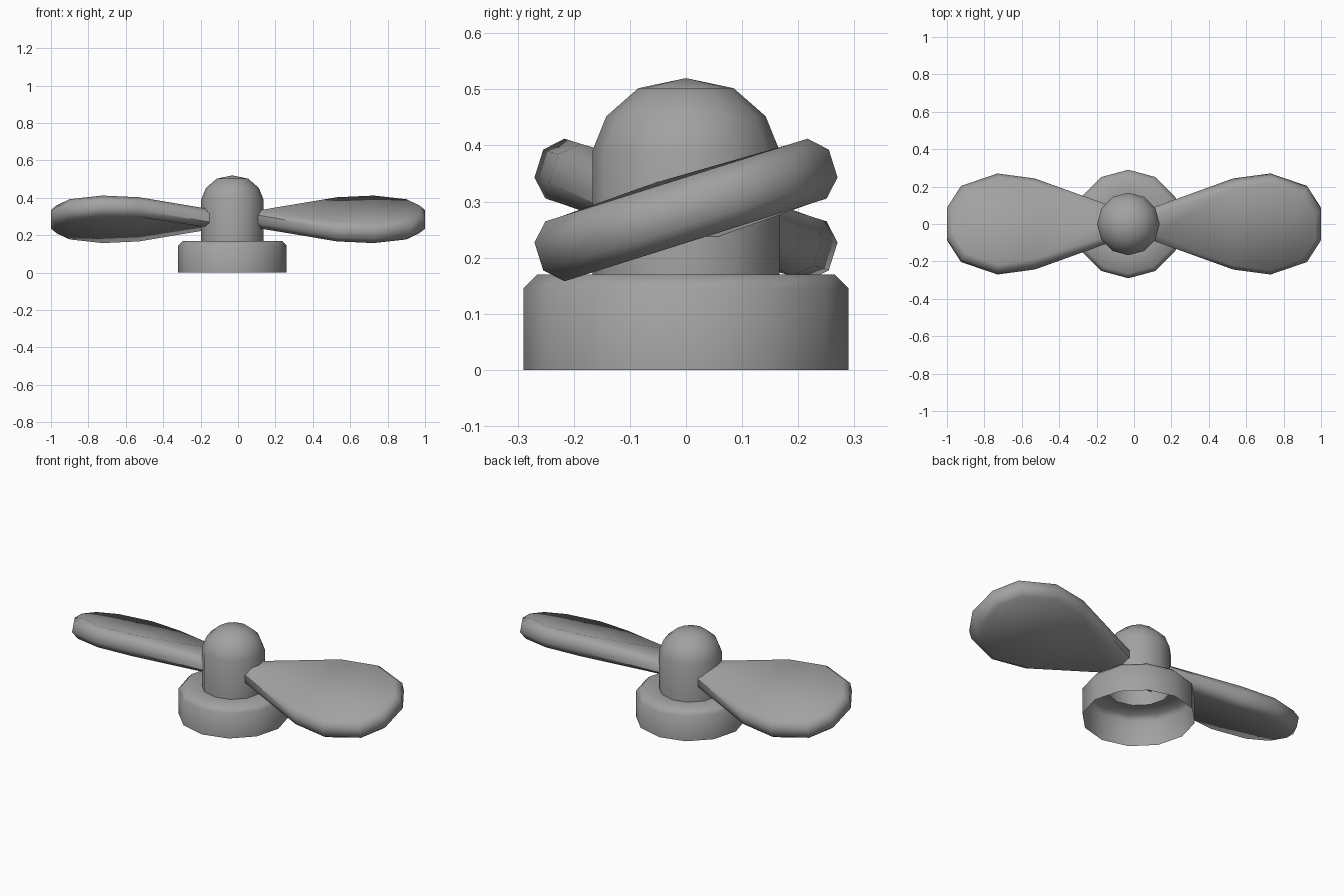
import bpy, bmesh
from math import radians, cos, sin, pi
from mathutils import Matrix, Vector

cube = bpy.data.objects.get("Cube")
if cube:
    bpy.data.objects.remove(cube, do_unlink=True)

grey = bpy.data.materials.new("plain_grey")
grey.use_nodes = True
colour = (0.36, 0.36, 0.36, 1)
grey.diffuse_color = colour
grey.node_tree.nodes["Principled BSDF"].inputs["Base Color"].default_value = colour


def finish(bm, name, angle=50):
    mesh = bpy.data.meshes.new(name)
    bm.to_mesh(mesh)
    bm.free()
    mesh.materials.append(grey)
    obj = bpy.data.objects.new(name, mesh)
    bpy.context.collection.objects.link(obj)
    bpy.ops.object.select_all(action='DESELECT')
    obj.select_set(True)
    bpy.context.view_layer.objects.active = obj
    bpy.ops.object.shade_smooth_by_angle(angle=radians(angle))
    return obj


def lathe(name, profile, centre_x, sides=12):
    """Revolve (radius, height) points into an open-bottomed shell."""
    bm = bmesh.new()
    rings = [[bm.verts.new((centre_x + r * cos(2 * pi * i / sides),
                            r * sin(2 * pi * i / sides), z))
              for i in range(sides)] for r, z in profile]
    for low, high in zip(rings, rings[1:]):
        for i in range(sides):
            j = (i + 1) % sides
            bm.faces.new((low[i], low[j], high[j], high[i]))
    bmesh.ops.remove_doubles(bm, verts=bm.verts[:], dist=0.0005)
    return finish(bm, name)


def blade(name, turn):
    """Bevelled paddle, level at the root and pitched from mid-length out."""
    rim = [(0.105, 0.09), (0.53, 0.247), (0.73, 0.275), (0.925, 0.205), (1.0, 0.083)]
    inner = [(0.115, 0.055), (0.53, 0.215), (0.725, 0.245), (0.90, 0.18), (0.97, 0.07)]
    layers = [(inner, -0.056), (rim, -0.026), (rim, 0.026), (inner, 0.056)]
    place = Matrix.Translation((0, 0, 0.285)) @ Matrix.Rotation(turn, 4, 'Z')
    bm = bmesh.new()
    loops = []
    for outline, height in layers:
        loop = []
        points = [(x, -w) for x, w in outline] + [(x, w) for x, w in reversed(outline)]
        for x, y in points:
            at_root = x < 0.2
            pitch = Matrix.Rotation(0 if at_root else radians(17.5), 4, 'X')
            z = height * (0.87 if at_root else 1)
            loop.append(bm.verts.new(place @ pitch @ Vector((x, y, z))))
        loops.append(loop)
    n = len(loops[0])
    for low, high in zip(loops, loops[1:]):
        for i in range(n):
            j = (i + 1) % n
            bm.faces.new((low[i], low[j], high[j], high[i]))
    # Broad upper and lower faces, bridged across the width
    for loop in (loops[0], loops[-1]):
        for i in range(n // 2 - 1):
            bm.faces.new((loop[i], loop[i + 1], loop[n - 2 - i], loop[n - 1 - i]))
    bmesh.ops.recalc_face_normals(bm, faces=bm.faces[:])
    return finish(bm, name)


# Hollow base collar running into the domed hub
lathe("base_and_hub", [(0.29, 0), (0.29, 0.145), (0.265, 0.17), (0.167, 0.17),
                       (0.167, 0.39), (0.142, 0.452), (0.085, 0.502), (0, 0.52)], -0.03)

# Opposed pair of blades
blade("left_blade", 0)
blade("right_blade", pi)
